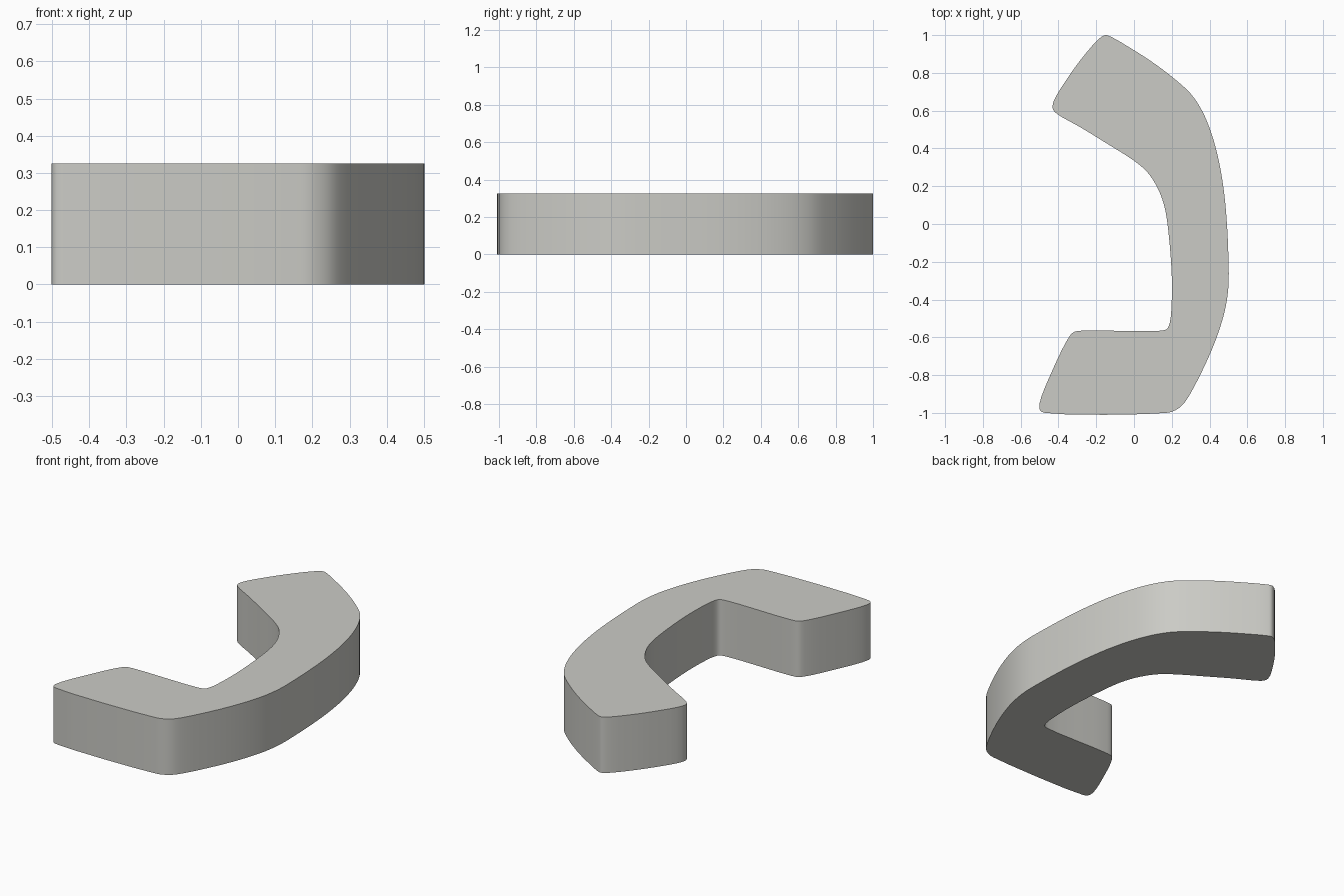
import bpy, bmesh, math
from mathutils import Vector

if "Cube" in bpy.data.objects:
    bpy.data.objects.remove(bpy.data.objects["Cube"])

HEIGHT = 0.325
STEPS = 4

# Outline of the handle, clockwise from the upper tip
outline = [
    (-0.15, 1.0), (-0.12, 0.99), (0, 0.92), (0.1, 0.855), (0.2, 0.78), (0.3, 0.69),
    (0.36, 0.60), (0.41, 0.48), (0.45, 0.33), (0.475, 0.18), (0.49, 0.03),
    (0.5, -0.18), (0.5, -0.33), (0.485, -0.44), (0.455, -0.55), (0.41, -0.67),
    (0.35, -0.80), (0.285, -0.92), (0.25, -0.965), (0.21, -0.99), (0.17, -1.0),
    (-0.47, -1.0), (-0.497, -0.987), (-0.5, -0.95), (-0.43, -0.77), (-0.345, -0.6),
    (-0.32, -0.573), (-0.28, -0.565), (0.14, -0.565), (0.175, -0.555), (0.19, -0.52),
    (0.2, -0.40), (0.2, -0.28), (0.19, -0.12), (0.17, 0.05), (0.15, 0.13),
    (0.12, 0.2), (0.07, 0.275), (0, 0.335), (-0.15, 0.43), (-0.28, 0.51),
    (-0.41, 0.585), (-0.43, 0.61), (-0.425, 0.65), (-0.35, 0.775), (-0.27, 0.885),
    (-0.18, 0.985),
]


def smooth_loop(points, steps):
    """Closed centripetal spline through the points."""
    pts = [Vector(p) for p in points]
    n, result = len(pts), []
    for i in range(n):
        a, b, c, d = (pts[(i + k) % n] for k in (-1, 0, 1, 2))
        t1 = math.sqrt((b - a).length)
        t2 = t1 + math.sqrt((c - b).length)
        t3 = t2 + math.sqrt((d - c).length)
        for s in range(steps):
            t = t1 + (t2 - t1) * s / steps
            ab = a.lerp(b, t / t1)
            bc = b.lerp(c, (t - t1) / (t2 - t1))
            cd = c.lerp(d, (t - t2) / (t3 - t2))
            abc = ab.lerp(bc, t / t2)
            bcd = bc.lerp(cd, (t - t1) / (t3 - t1))
            result.append(abc.lerp(bcd, (t - t1) / (t2 - t1)))
    return result


# Curved handle: the outline raised into a flat-topped solid
bm = bmesh.new()
base = bm.faces.new([bm.verts.new((p.x, p.y, 0)) for p in smooth_loop(outline, STEPS)])
raised = bmesh.ops.extrude_face_region(bm, geom=[base], use_keep_orig=True)
top = [v for v in raised["geom"] if isinstance(v, bmesh.types.BMVert)]
bmesh.ops.translate(bm, verts=top, vec=(0, 0, HEIGHT))
bmesh.ops.recalc_face_normals(bm, faces=bm.faces)
mesh = bpy.data.meshes.new("curved_handle")
bm.to_mesh(mesh)
bm.free()

handle = bpy.data.objects.new("curved_handle", mesh)
bpy.context.collection.objects.link(handle)

grey = bpy.data.materials.new("warm light grey")
grey.diffuse_color = (0.6, 0.6, 0.565, 1)
grey.use_nodes = True
grey.node_tree.nodes["Principled BSDF"].inputs["Base Color"].default_value = grey.diffuse_color
mesh.materials.append(grey)

bpy.context.view_layer.objects.active = handle
handle.select_set(True)
bpy.ops.object.shade_smooth_by_angle(angle=math.radians(35))
